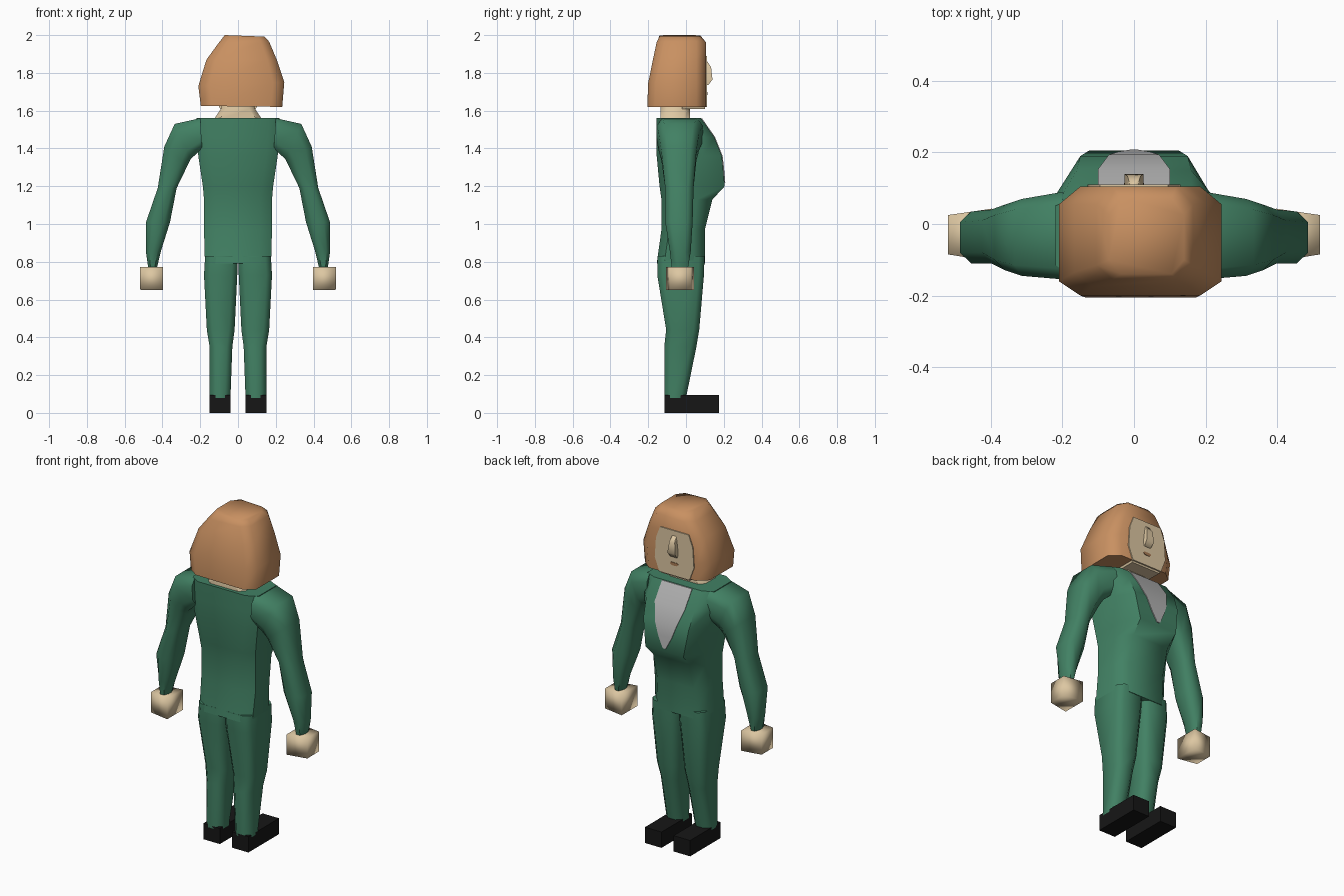
import bpy, bmesh, math


def material(name, rgb):
    m = bpy.data.materials.new(name)
    m.diffuse_color = (*rgb, 1)
    return m


GREEN = material("green_cloth", (0.054, 0.22, 0.127))
SKIN = material("skin", (0.72, 0.57, 0.36))
HAIR = material("copper_hair", (0.58, 0.28, 0.12))
SHIRT = material("grey_shirt", (0.45, 0.45, 0.45))
BLACK = material("black_shoe", (0.008, 0.008, 0.008))
LIPS = material("lips", (0.40, 0.20, 0.09))


def ring(p, q, y0, y1, c=0, cf=0, cb=0):
    """Box section from p to q (x, z) and y0 to y1; c, cf, cb cut its corners."""
    length = math.dist(p, q)
    t = c / length
    if c:
        outline = [(t, y0), (1 - t, y0), (1, y0 + cb), (1, y1 - cf),
                   (1 - t, y1), (t, y1), (0, y1 - cf), (0, y0 + cb)]
    else:
        outline = [(0, y0), (1, y0), (1, y1), (0, y1)]
    return [(p[0] + (q[0] - p[0]) * u, y, p[1] + (q[1] - p[1]) * u)
            for u, y in outline]


def level(z, x0, x1, y0, y1, c=0, cf=0, cb=0):
    return ring((x0, z), (x1, z), y0, y1, c, cf, cb)


def loft(name, rings, mat, angle=50, side=1):
    bm = bmesh.new()
    loops = [[bm.verts.new((x * side, y, z)) for x, y, z in r] for r in rings]
    n = len(loops[0])
    for a, b in zip(loops, loops[1:]):
        for i in range(n):
            j = (i + 1) % n
            bm.faces.new((a[i], a[j], b[j], b[i]))
    bm.faces.new(loops[0][::-1])
    bm.faces.new(loops[-1])
    bmesh.ops.recalc_face_normals(bm, faces=bm.faces)
    for f in bm.faces:
        f.smooth = True
    me = bpy.data.meshes.new(name)
    bm.to_mesh(me)
    bm.free()
    me.set_sharp_from_angle(angle=math.radians(angle))
    me.materials.append(mat)
    ob = bpy.data.objects.new(name, me)
    bpy.context.collection.objects.link(ob)
    return ob


# Torso: height, half width, back, front, front corner depth
torso = [(0.79, 0.175, -0.155, 0.10, 0.06), (0.97, 0.18, -0.13, 0.10, 0.06),
         (1.13, 0.18, -0.13, 0.14, 0.08), (1.20, 0.186, -0.14, 0.205, 0.11),
         (1.36, 0.21, -0.155, 0.19, 0.10), (1.46, 0.22, -0.155, 0.15, 0.07),
         (1.56, 0.22, -0.155, 0.08, 0.03)]
loft("torso", [level(z, -w, w, b, f, 0.06, cf, 0.04)
               for z, w, b, f, cf in torso], GREEN)

# Shirt opening on the chest
loft("shirt_front", [level(z, -w, w, y - 0.004, y + 0.004) for z, y, w in
                     [(1.22, 0.204, 0.01), (1.29, 0.198, 0.045), (1.36, 0.19, 0.07),
                      (1.46, 0.15, 0.10), (1.558, 0.082, 0.10)]], SHIRT)

# Arms: inner point, outer point, back, front
arm = [((0.19, 1.40), (0.20, 1.56), -0.155, 0.09),
       ((0.25, 1.344), (0.335, 1.53), -0.145, 0.07),
       ((0.267, 1.31), (0.39, 1.41), -0.13, 0.055),
       ((0.325, 1.19), (0.425, 1.19), -0.11, 0.04),
       ((0.36, 1.01), (0.487, 1.01), -0.11, 0.035),
       ((0.407, 0.86), (0.487, 0.85), -0.085, 0.025),
       ((0.43, 0.765), (0.475, 0.765), -0.075, 0.01)]
# Legs: height, inner, outer, back, front
leg = [(0.08, 0.04, 0.15, -0.115, 0.00), (0.35, 0.03, 0.15, -0.115, 0.055),
       (0.44, 0.018, 0.165, -0.105, 0.07), (0.73, 0.004, 0.18, -0.152, 0.095),
       (0.83, 0.0, 0.174, -0.15, 0.098)]

for side, label in ((1, "right"), (-1, "left")):
    loft(label + "_arm", [ring(p, q, b, f, 0.25 * math.dist(p, q), 0.03, 0.03)
                          for p, q, b, f in arm], GREEN, 60, side)
    loft(label + "_leg", [level(z, i, o, b, f, 0.03, 0.03, 0.03)
                          for z, i, o, b, f in leg], GREEN, 60, side)
    loft(label + "_hand", [ring((0.397, 0.65), (0.397, 0.772), -0.105, 0.043),
                           ring((0.52, 0.652), (0.52, 0.772), -0.085, 0.025)],
         SKIN, 120, side)
    loft(label + "_shoe", [level(z, 0.04, 0.15, -0.115, 0.175)
                           for z in (0, 0.095)], BLACK, 30, side)

# Neck and jaw
loft("neck", [level(1.55, -0.13, 0.13, -0.135, 0.02, 0.03, 0.03, 0.03),
              level(1.61, -0.09, 0.09, -0.135, 0.02, 0.03, 0.03, 0.03),
              level(1.66, -0.08, 0.08, -0.13, 0.02, 0.03, 0.03, 0.03)], SKIN)
loft("jaw", [level(1.61, -0.095, 0.095, -0.02, 0.10),
             level(1.66, -0.115, 0.115, -0.02, 0.108)], SKIN)

# Bobbed hair
hair = [((-0.197, 1.625), (0.234, 1.62), -0.205, 0.105, 0.06),
        ((-0.21, 1.73), (0.245, 1.75), -0.20, 0.105, 0.06),
        ((-0.167, 1.87), (0.205, 1.87), -0.175, 0.105, 0.05),
        ((-0.105, 1.955), (0.165, 1.965), -0.155, 0.105, 0.045),
        ((-0.07, 2.0), (0.14, 1.992), -0.14, 0.075, 0.035)]
loft("hair", [ring(p, q, b, f, c, 0.05, 0.04) for p, q, b, f, c in hair], HAIR, 65)

# Face plate, nose and mouth
loft("face", [level(z, -w, w, 0.102, 0.111) for z, w in
              [(1.62, 0.10), (1.70, 0.13), (1.82, 0.122), (1.89, 0.095)]], SKIN)
loft("nose", [level(1.735, -0.022, 0.022, 0.10, 0.118),
              level(1.765, -0.026, 0.026, 0.10, 0.14),
              level(1.83, -0.018, 0.018, 0.10, 0.133),
              level(1.86, -0.012, 0.012, 0.10, 0.113)], SKIN, 80)
loft("mouth", [level(z, -w, w, 0.108, 0.114) for z, w in
               [(1.682, 0.015), (1.692, 0.028), (1.70, 0.02)]], LIPS)
